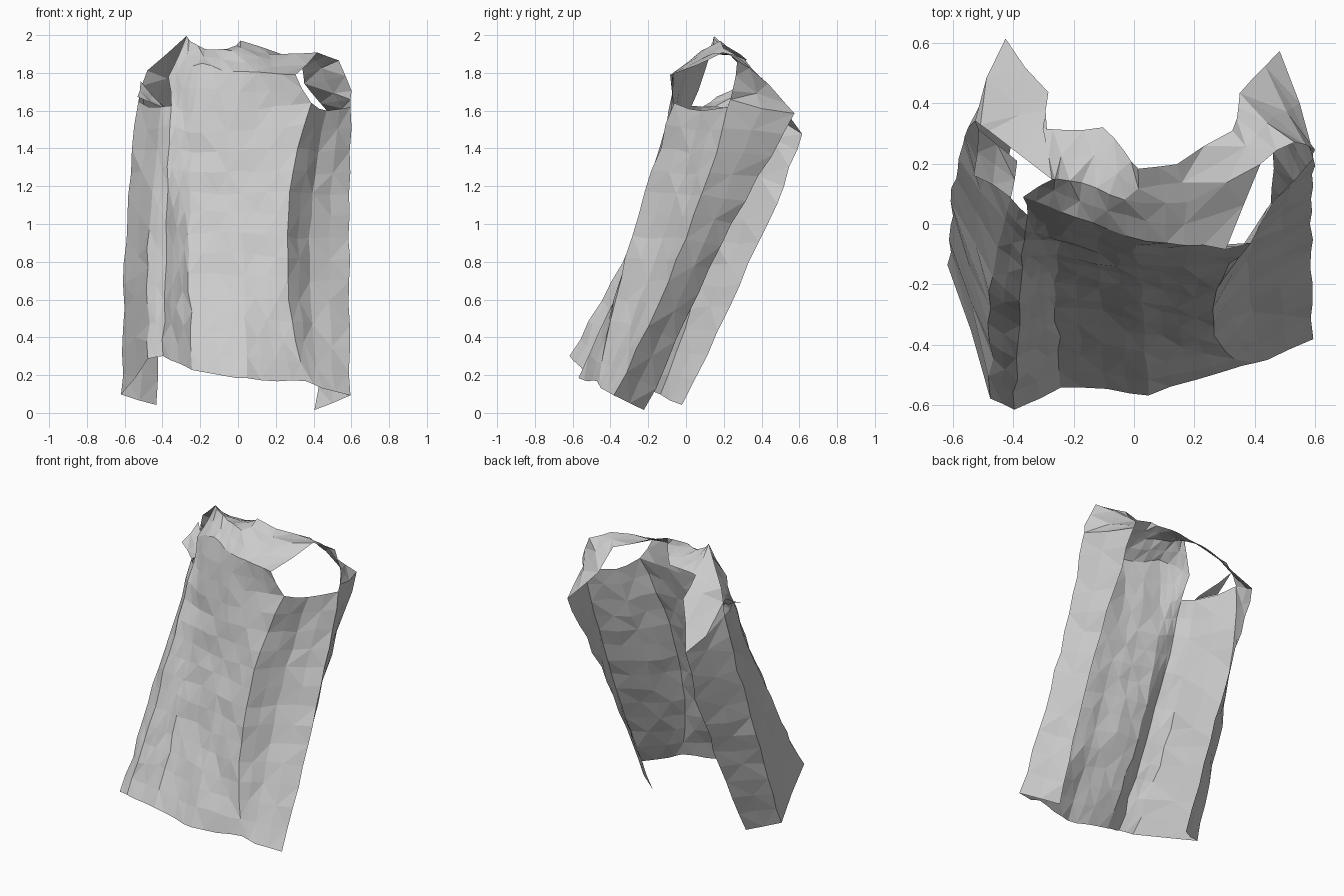
import bpy
import bmesh
from mathutils import Vector, noise

cube = bpy.data.objects.get("Cube")
if cube:
    bpy.data.objects.remove(cube)

# Plain grey cloth
cloth = bpy.data.materials.new("grey_cloth")
cloth.use_nodes = True
grey = (0.6, 0.6, 0.6, 1)
cloth.diffuse_color = grey
cloth.node_tree.nodes["Principled BSDF"].inputs["Base Color"].default_value = grey


def along(points, t, smooth):
    """Point at fraction t of a polyline, or of a parabola through three points."""
    if smooth:
        a, b, c = points
        return a * (1 - t) * (1 - 2 * t) + b * 4 * t * (1 - t) + c * t * (2 * t - 1)
    s = t * (len(points) - 1)
    i = min(int(s), len(points) - 2)
    return points[i].lerp(points[i + 1], s - i)


def crumple(p):
    """Small wrinkles that depend on position only, so shared seams stay closed."""
    return p + noise.noise_vector(p * 7) * 0.018


def sheet(name, columns, rows, splits=2, smooth=False):
    """Loft a faceted cloth sheet across a row of guide columns."""
    columns = [[Vector(p) for p in col] for col in columns]
    bm = bmesh.new()
    grid = []
    steps = (len(columns) - 1) * splits
    for r in range(rows + 1):
        section = [along(col, r / rows, smooth) for col in columns]
        grid.append([bm.verts.new(crumple(along(section, k / steps, False)))
                     for k in range(steps + 1)])
    for r in range(rows):
        for k in range(steps):
            a, b = grid[r][k], grid[r][k + 1]
            c, d = grid[r + 1][k + 1], grid[r + 1][k]
            # Alternate the diagonals for a crumpled look
            if (r + k) % 2:
                bm.faces.new((a, b, c))
                bm.faces.new((a, c, d))
            else:
                bm.faces.new((a, b, d))
                bm.faces.new((b, c, d))
    bmesh.ops.remove_doubles(bm, verts=bm.verts, dist=0.0005)
    mesh = bpy.data.meshes.new(name)
    bm.to_mesh(mesh)
    bm.free()
    mesh.materials.append(cloth)
    obj = bpy.data.objects.new(name, mesh)
    bpy.context.collection.objects.link(obj)


def halfway(a, b):
    """Top seam point midway between two guide lines."""
    return Vector(a[2]).lerp(Vector(b[2]), .5)


# Fold lines from hem to shoulder, shared by neighbouring panels
right_edge = [(-.43, -.02, .04), (-.41, .36, .85), (-.43, .62, 1.48)]
right_fold = [(-.61, -.14, .1), (-.6, .13, .85), (-.53, .35, 1.64)]
right_tuck = [(-.47, -.58, .28), (-.47, -.2, .92), (-.41, .09, 1.61)]
right_ridge = [(-.4, -.62, .3), (-.38, -.27, .95), (-.36, .03, 1.62)]
right_valley = [(-.24, -.54, .23), (-.26, -.21, .9), (-.24, -.03, 1.6)]
front_middle = [(.05, -.57, .18), (.03, -.27, .9), (0, -.09, 1.6)]
left_ridge = [(.36, -.47, .16), (.26, -.3, .88), (.38, -.06, 1.64)]
left_valley = [(.44, -.45, .13), (.38, -.14, .87), (.47, .08, 1.6)]
left_fold = [(.59, -.38, .1), (.59, -.02, .87), (.6, .22, 1.62)]
left_edge = [(.41, -.22, .01), (.46, .16, .82), (.49, .58, 1.6)]

# Long body panels, open down the back
sheet("front_panel", [right_ridge, right_valley, front_middle, left_ridge], 13, 4, True)
sheet("right_side_panel", [right_edge, right_fold, right_tuck, right_ridge], 13, 2, True)
sheet("left_side_panel", [left_ridge, left_valley, left_fold, left_edge], 13, 2, True)

# Neck: rises from the chest, bends over and dips in the middle of the back
sheet("neck_yoke", [
    [right_ridge[2], (-.37, .09, 1.77), (-.27, .15, 2), (-.3, .32, 1.85)],
    [halfway(right_ridge, right_valley), (-.28, .06, 1.83), (-.25, .15, 1.97), (-.23, .32, 1.86)],
    [right_valley[2], (-.19, .02, 1.85), (-.17, .13, 1.93), (-.1, .31, 1.87)],
    [halfway(right_valley, front_middle), (-.09, -.02, 1.82), (-.08, .1, 1.92), (-.03, .24, 1.93)],
    [front_middle[2], (.03, -.05, 1.8), (.03, .07, 1.9), (.02, .18, 1.98)],
    [halfway(front_middle, left_ridge), (.16, -.07, 1.79), (.18, .07, 1.88), (.15, .2, 1.93)],
    [left_ridge[2], (.3, -.08, 1.79), (.42, .2, 1.91), (.33, .31, 1.87)],
], 6)

# Straps from the neck over each armhole to the back panels
sheet("right_strap", [
    [right_edge[2], (-.29, .43, 1.74), (-.3, .32, 1.85)],
    [right_fold[2], (-.48, .3, 1.81), (-.27, .15, 2)],
], 4)
sheet("left_strap", [
    [left_edge[2], (.35, .44, 1.74), (.33, .31, 1.87)],
    [left_fold[2], (.61, .25, 1.7), (.53, .28, 1.87), (.42, .2, 1.91)],
], 6)

# Loose cloth folded inward along the right armhole
sheet("right_armhole_flap", [
    [right_tuck[2], (-.39, .2, 1.62)],
    [(-.53, .16, 1.67), (-.51, .31, 1.75)],
], 2)
